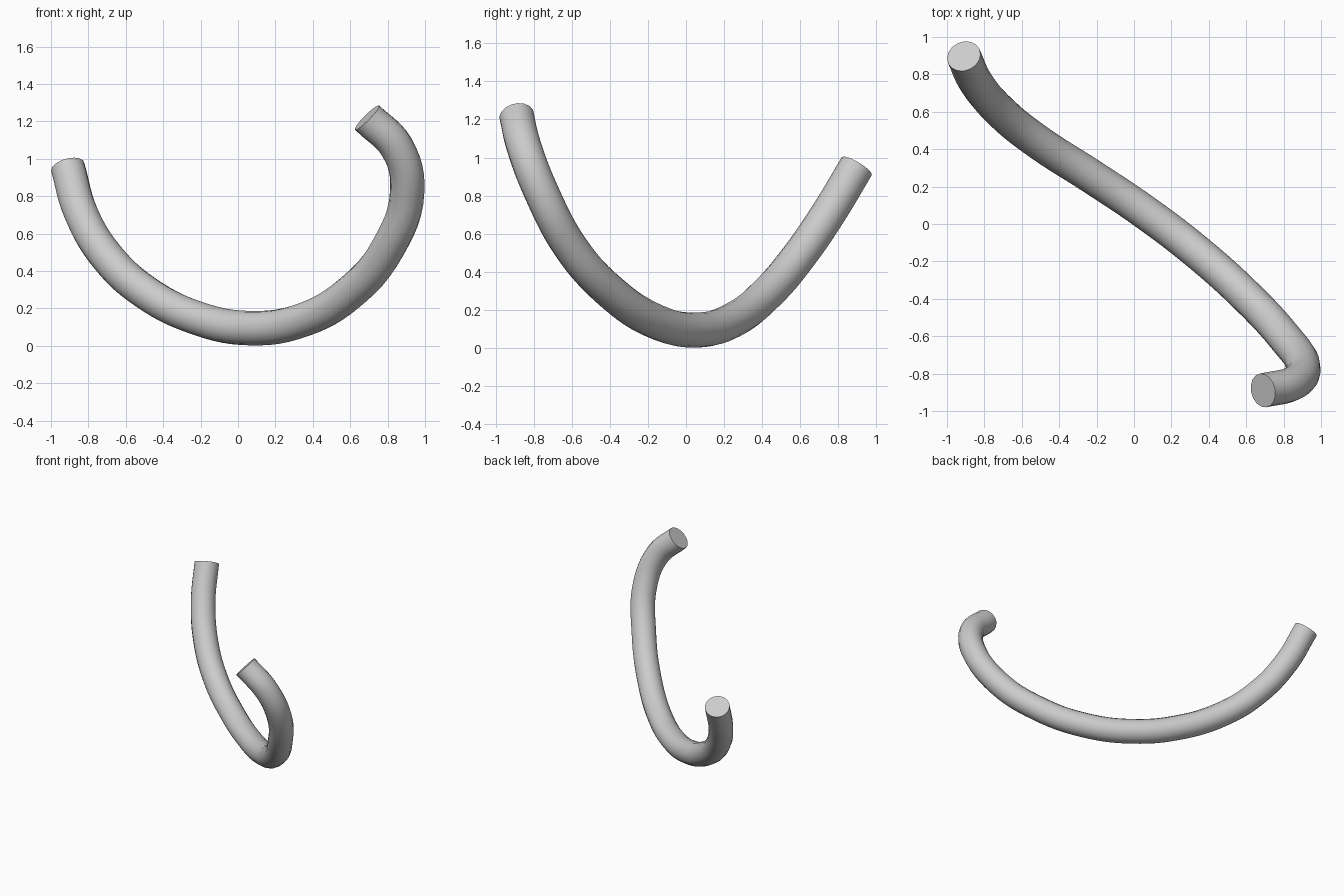
import bpy, math

if "Cube" in bpy.data.objects:
    bpy.data.objects.remove(bpy.data.objects["Cube"])

# Centre line of the bent rod, from the back-left end to the hooked front-right end
path = [(-0.91, 0.897, 0.955), (-0.84, 0.75, 0.71), (-0.70, 0.588, 0.475),
        (-0.50, 0.43, 0.29), (-0.22, 0.25, 0.148), (0.07, 0.055, 0.094),
        (0.35, -0.16, 0.139), (0.60, -0.385, 0.285), (0.80, -0.60, 0.52),
        (0.905, -0.765, 0.83), (0.85, -0.852, 1.06), (0.69, -0.89, 1.22)]

curve = bpy.data.curves.new("bent_rod", 'CURVE')
curve.dimensions = '3D'
curve.bevel_depth = 0.092
curve.bevel_resolution = 6
curve.resolution_u = 6
curve.use_fill_caps = True
spline = curve.splines.new('BEZIER')
spline.bezier_points.add(len(path) - 1)
for point, co in zip(spline.bezier_points, path):
    point.co = co
    point.handle_left_type = point.handle_right_type = 'AUTO'

rod = bpy.data.objects.new("bent_rod", curve)
bpy.context.collection.objects.link(rod)
bpy.context.view_layer.objects.active = rod
rod.select_set(True)

# Turn into a closed mesh with smooth sides and crisp end caps
bpy.ops.object.convert(target='MESH')
bpy.ops.object.mode_set(mode='EDIT')
bpy.ops.mesh.select_all(action='SELECT')
bpy.ops.mesh.remove_doubles(threshold=0.0005)
bpy.ops.mesh.normals_make_consistent(inside=False)
bpy.ops.object.mode_set(mode='OBJECT')
bpy.ops.object.shade_smooth_by_angle(angle=math.radians(40))
